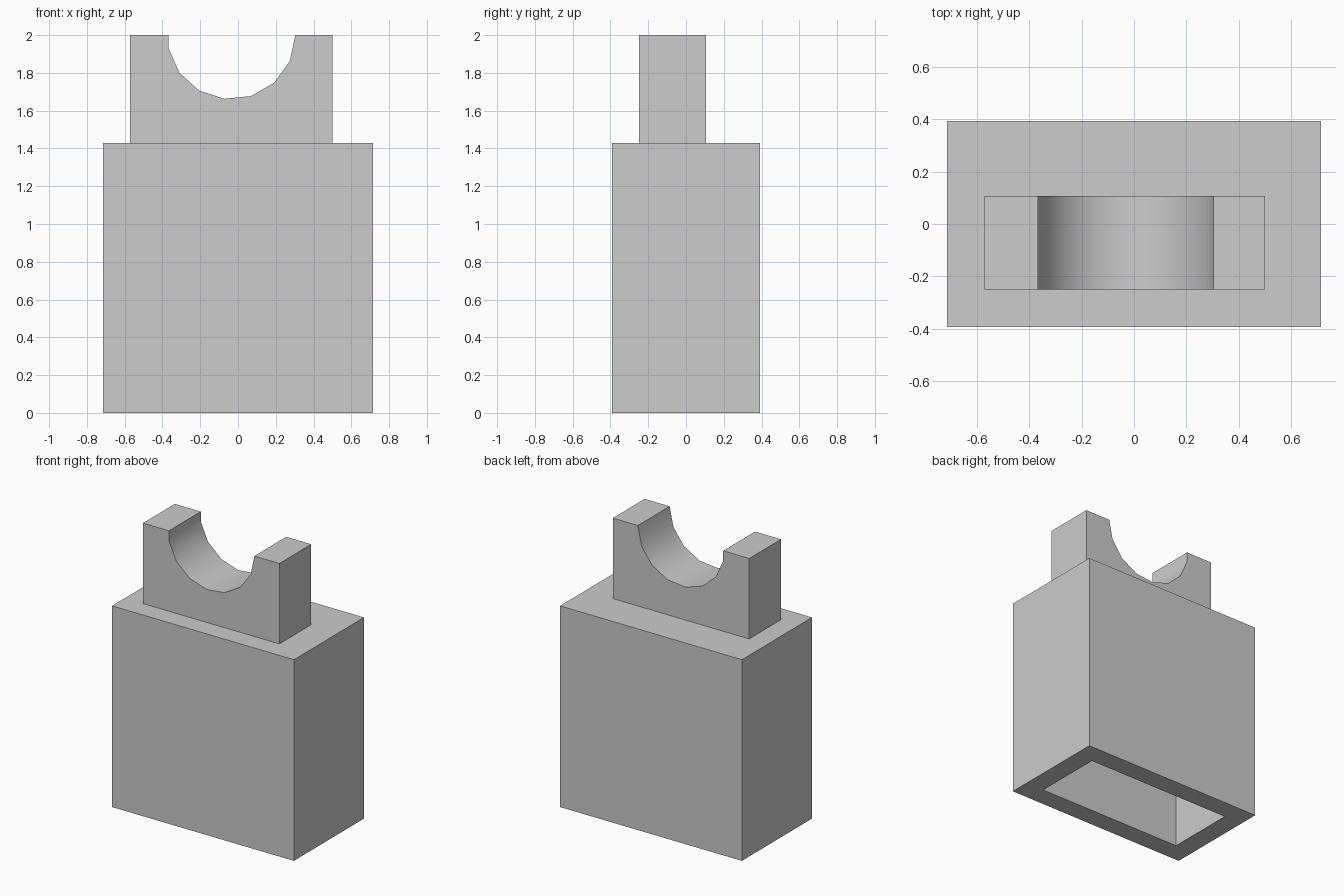
import bpy
import bmesh
from math import cos, sin, radians
from mathutils import Vector

default = bpy.data.objects.get("Cube")
if default:
    bpy.data.objects.remove(default, do_unlink=True)

U = 1 / 14  # modelling unit: the model is 28 units tall

grey = bpy.data.materials.new("plain grey")
grey.use_nodes = True
colour = (0.604, 0.604, 0.604, 1)
grey.diffuse_color = colour
grey.node_tree.nodes["Principled BSDF"].inputs["Base Color"].default_value = colour


def finish(name, bm):
    """Turn a bmesh into a shaded object."""
    bmesh.ops.recalc_face_normals(bm, faces=bm.faces)
    mesh = bpy.data.meshes.new(name)
    bm.to_mesh(mesh)
    bm.free()
    mesh.materials.append(grey)
    obj = bpy.data.objects.new(name, mesh)
    bpy.context.collection.objects.link(obj)
    bpy.ops.object.select_all(action='DESELECT')
    obj.select_set(True)
    bpy.context.view_layer.objects.active = obj
    bpy.ops.object.shade_smooth_by_angle()


def prism(profile, direction):
    """Extrude a closed outline along a direction."""
    bm = bmesh.new()
    face = bm.faces.new([bm.verts.new(p) for p in profile])
    made = bmesh.ops.extrude_face_region(bm, geom=[face], use_keep_orig=True)
    verts = [g for g in made["geom"] if isinstance(g, bmesh.types.BMVert)]
    bmesh.ops.translate(bm, verts=verts, vec=direction)
    return bm


# Hollow body, open underneath, with walls of even thickness
half_x, half_y, height, wall = 10 * U, 5.5 * U, 20 * U, 2 * U
outline = [(-half_x, -half_y, 0), (half_x, -half_y, 0),
           (half_x, half_y, 0), (-half_x, half_y, 0)]
bm = prism(outline, Vector((0, 0, height)))
bmesh.ops.recalc_face_normals(bm, faces=bm.faces)
bottom = min(bm.faces, key=lambda f: f.calc_center_median().z)
bmesh.ops.inset_region(bm, faces=[bottom], thickness=wall, use_even_offset=True)
pocket = bmesh.ops.extrude_discrete_faces(bm, faces=[bottom])["faces"][0]
bmesh.ops.translate(bm, verts=pocket.verts, vec=(0, 0, height - wall))
finish("hollow_body", bm)

# Upright cradle with a rounded notch in its top
left, right, front, depth = 7 * U, -8 * U, -3.5 * U, 5 * U
top, radius, middle = 28 * U, 4.75 * U, -0.5 * U
arc = [(middle + radius * cos(radians(24 * i)), front,
        top - radius * sin(radians(24 * i))) for i in range(8)]
notch_end = (arc[-1][0], front, top)
profile = [(right, front, height), (left, front, height),
           (left, front, top), *arc, notch_end, (right, front, top)]
finish("notched_cradle", prism(profile, Vector((0, depth, 0))))
